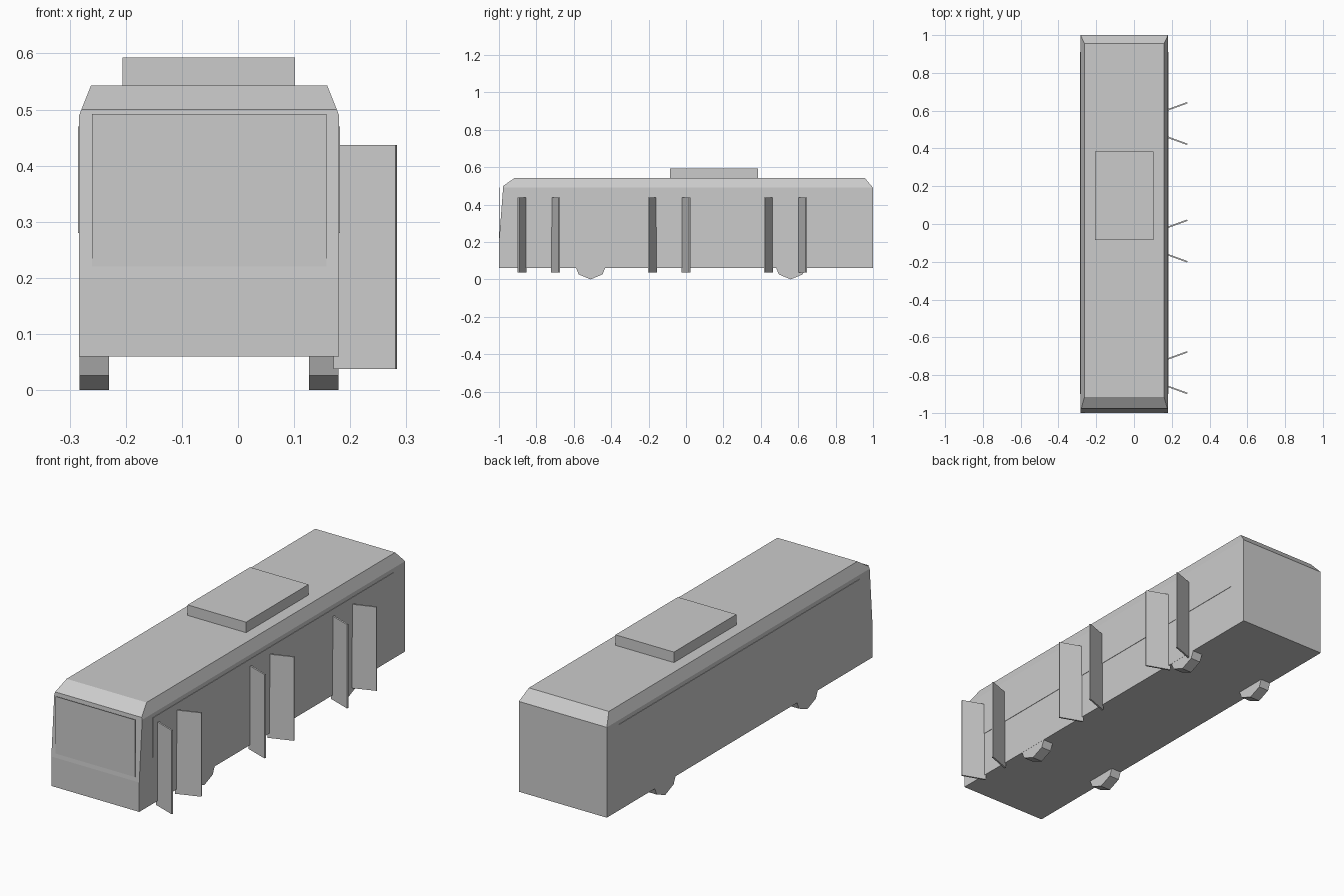
import bpy, bmesh, math
from mathutils import Vector, Matrix

if "Cube" in bpy.data.objects:
    bpy.data.objects.remove(bpy.data.objects["Cube"], do_unlink=True)

LEFT, RIGHT, BOTTOM, TOP = 0.18, -0.283, 0.06, 0.543
MID = (LEFT + RIGHT) / 2

grey = bpy.data.materials.new("plain_grey")
grey.use_nodes = True
grey.diffuse_color = (0.6, 0.6, 0.6, 1)
grey.node_tree.nodes["Principled BSDF"].inputs["Base Color"].default_value = (0.6, 0.6, 0.6, 1)


def finish(name, bm):
    bmesh.ops.recalc_face_normals(bm, faces=bm.faces)
    mesh = bpy.data.meshes.new(name)
    bm.to_mesh(mesh)
    bm.free()
    mesh.materials.append(grey)
    obj = bpy.data.objects.new(name, mesh)
    bpy.context.collection.objects.link(obj)
    return obj


def box_mesh(low, high):
    low, high = Vector(low), Vector(high)
    bm = bmesh.new()
    bmesh.ops.create_cube(bm, size=1, matrix=Matrix.Translation((low + high) / 2)
                          @ Matrix.Diagonal((*(high - low), 1)))
    return bm


def slice_off(bm, point, normal):
    """Cut away everything on the normal side of a plane and cap the cut."""
    bmesh.ops.bisect_plane(bm, geom=bm.verts[:] + bm.edges[:] + bm.faces[:],
                           plane_co=point, plane_no=normal, clear_outer=True)
    bmesh.ops.holes_fill(bm, edges=[e for e in bm.edges if e.is_boundary])


# Body: a box with a raked front and chamfered roof edges
body = box_mesh((RIGHT, -1, BOTTOM), (LEFT, 1, TOP))
slice_off(body, (0, -1, 0.2), (0, -0.3, 0.023))
slice_off(body, (0, -0.977, 0.5), (0, -0.043, 0.062))
slice_off(body, (0, 1, 0.49), (0, 0.053, 0.045))
for x, side in ((LEFT, 1), (RIGHT, -1)):
    slice_off(body, (x, 0, 0.49), (side * 0.053, 0, 0.021))
finish("body", body)

# Roof unit
finish("roof_unit", box_mesh((-0.206, -0.085, TOP), (0.102, 0.385, 0.593)))

# Glass plates
finish("windscreen", box_mesh((-0.26, -1, 0.22), (0.158, -0.997, 0.492)))
for name, x in (("left_window", LEFT), ("right_window", RIGHT)):
    finish(name, box_mesh((x - 0.002, -0.9, 0.28), (x + 0.002, 0.91, 0.47)))

# Wheels: eight-sided, with a corner pointing down
for place, y in (("front", -0.51), ("rear", 0.56)):
    for side, x in (("left", LEFT - 0.027), ("right", RIGHT + 0.027)):
        bm = bmesh.new()
        bmesh.ops.create_cone(bm, cap_ends=True, segments=8, radius1=0.09, radius2=0.09, depth=0.053,
                              matrix=Matrix.Translation((x, y, 0.09)) @ Matrix.Rotation(math.pi / 2, 4, "Y"))
        finish(f"{place}_{side}_wheel", bm)

# Open door leaves: three pairs, splayed outwards
for place, y in (("front", -0.787), ("middle", -0.09), ("rear", 0.532)):
    for leaf, side in (("fore", -1), ("aft", 1)):
        door = finish(f"{place}_door_{leaf}_leaf", box_mesh((-0.059, -0.004, 0), (0.059, 0.004, 0.399)))
        door.location = (0.227, y + side * 0.09, 0.038)
        door.rotation_euler.z = side * math.radians(20)
